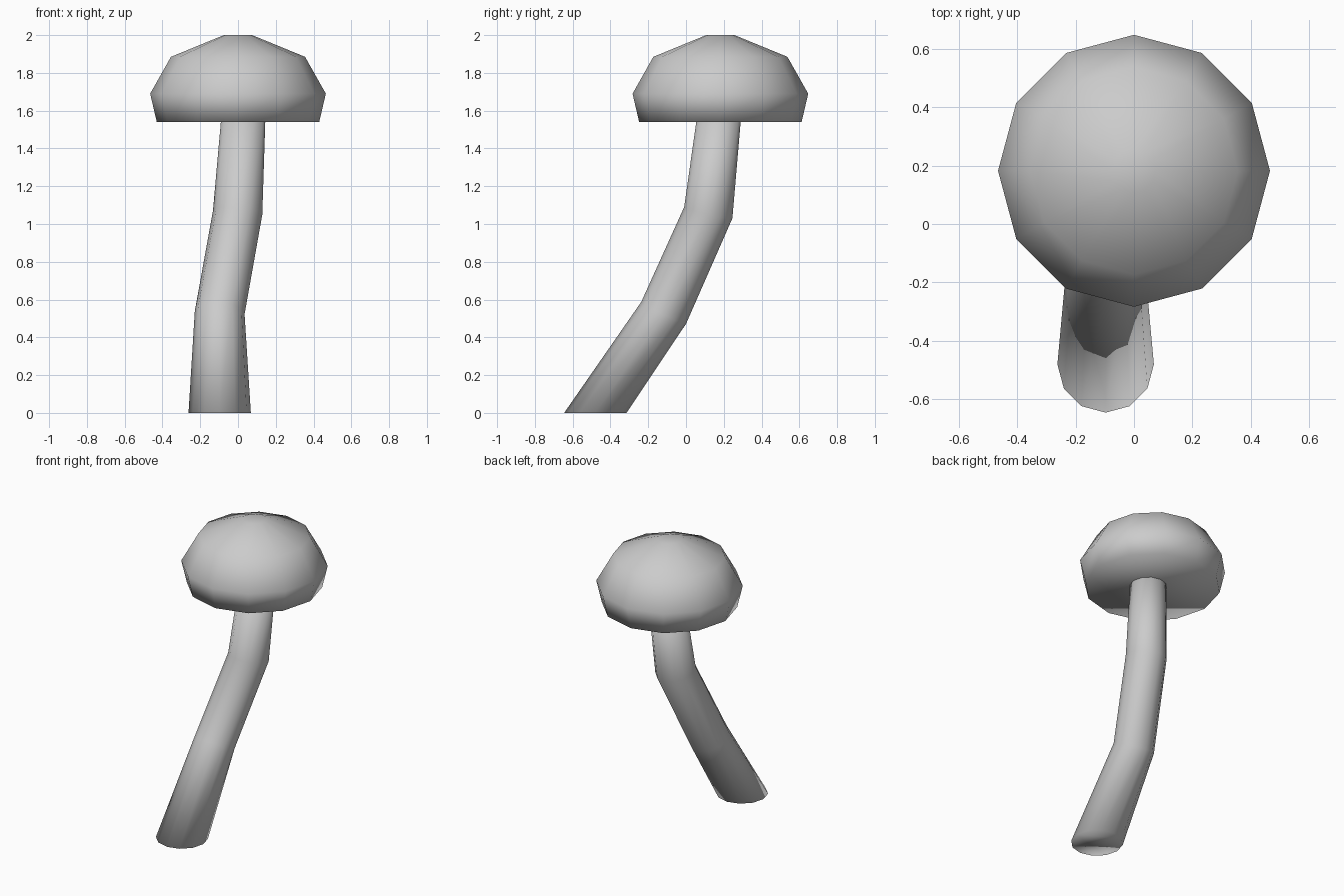
import bpy, bmesh, math
from mathutils import Vector

if "Cube" in bpy.data.objects:
    bpy.data.objects.remove(bpy.data.objects["Cube"])

SIDES = 12

def loft(name, rings):
    """Bridge 12-sided rings given as (centre, normal, radius) and close both ends."""
    bm = bmesh.new()
    loops = []
    for centre, normal, radius in rings:
        turn = Vector((0, 0, 1)).rotation_difference(Vector(normal))
        loop = []
        for i in range(SIDES):
            a = math.tau * i / SIDES
            p = Vector((radius * math.cos(a), radius * math.sin(a), 0))
            loop.append(bm.verts.new(Vector(centre) + turn @ p))
        loops.append(loop)
    for low, high in zip(loops, loops[1:]):
        for i in range(SIDES):
            j = (i + 1) % SIDES
            bm.faces.new((low[i], low[j], high[j], high[i]))
    bm.faces.new(loops[0][::-1])
    bm.faces.new(loops[-1])
    for face in bm.faces:
        face.smooth = True
    mesh = bpy.data.meshes.new(name)
    bm.to_mesh(mesh)
    bm.free()
    obj = bpy.data.objects.new(name, mesh)
    bpy.context.collection.objects.link(obj)
    return obj

UP = (0, 0, 1)

# Bent, tapering stalk: cut flat at the ground, mitred at each bend
loft("stalk", [
    ((-0.097, -0.48, 0.0), UP, 0.165),
    ((-0.097, -0.118, 0.53), (0.06, 0.44, 0.90), 0.132),
    ((-0.002, 0.118, 1.06), (0.08, 0.23, 0.97), 0.131),
    ((0.028, 0.174, 1.56), UP, 0.117),
])

# Domed cap with a flat underside
profile = [(0.43, 1.54), (0.465, 1.69), (0.355, 1.885), (0.075, 2.0)]
loft("cap", [((0, 0.182, z), UP, r) for r, z in profile])
